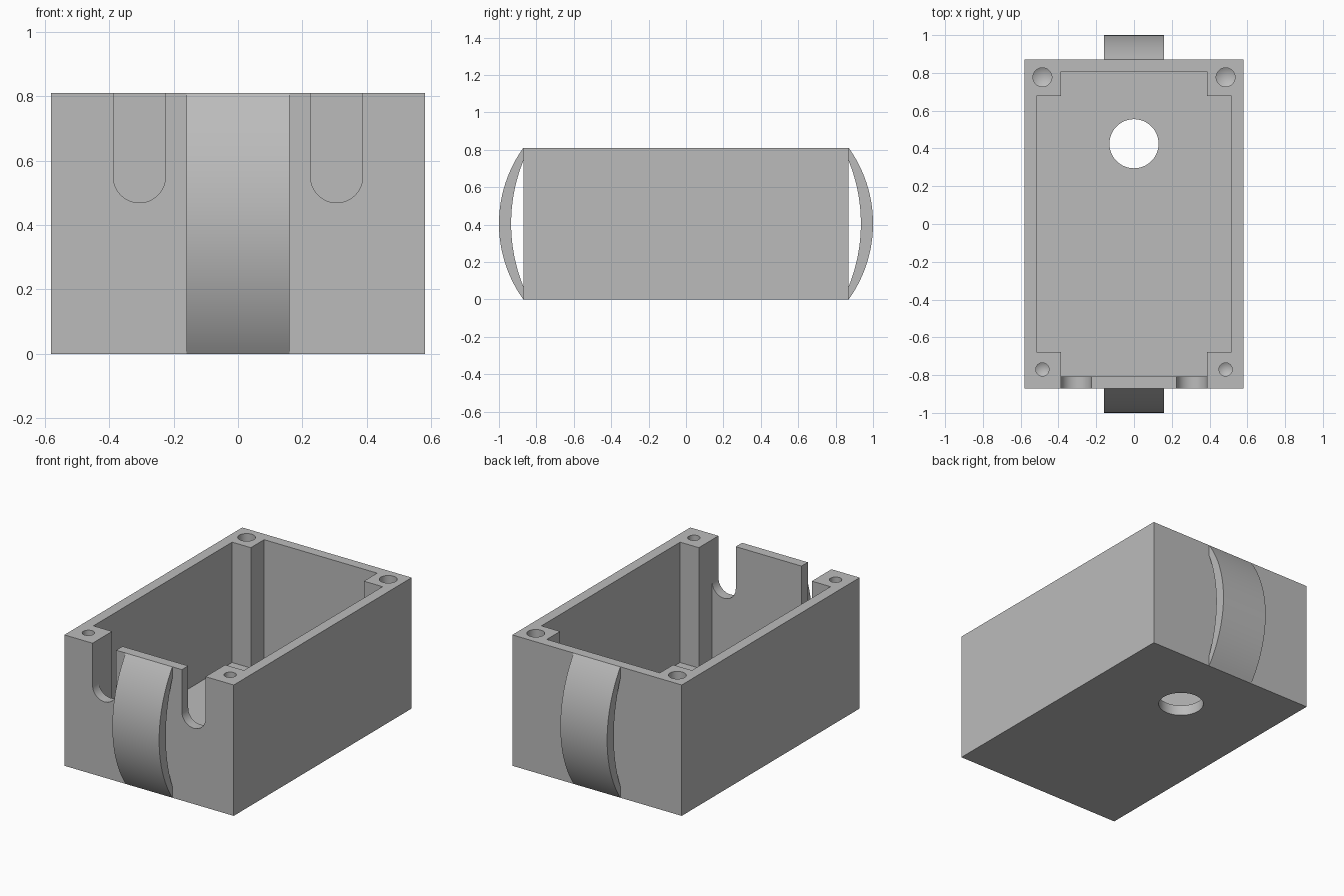
import bpy, bmesh, math

if "Cube" in bpy.data.objects:
    bpy.data.objects.remove(bpy.data.objects["Cube"])

W, L, H = 0.58, 0.87, 0.81      # half width, half length, height
FLOOR = 0.065

grey = bpy.data.materials.new("plain grey")
grey.diffuse_color = (0.5, 0.5, 0.5, 1)
grey.use_nodes = True
grey.node_tree.nodes["Principled BSDF"].inputs["Base Color"].default_value = grey.diffuse_color


def make(name, bm):
    bmesh.ops.recalc_face_normals(bm, faces=bm.faces)
    me = bpy.data.meshes.new(name)
    bm.to_mesh(me)
    bm.free()
    me.materials.append(grey)
    ob = bpy.data.objects.new(name, me)
    bpy.context.collection.objects.link(ob)
    return ob


def prism(name, pts, offset):
    """Extrude a closed 3D outline along offset."""
    bm = bmesh.new()
    face = bm.faces.new([bm.verts.new(p) for p in pts])
    ext = bmesh.ops.extrude_face_region(bm, geom=[face])
    bmesh.ops.translate(bm, vec=offset,
                        verts=[v for v in ext["geom"] if isinstance(v, bmesh.types.BMVert)])
    return make(name, bm)


def drill(name, x, y, rings, n=48):
    """Round cutter from (radius, z) rings; radius 0 closes in a point."""
    bm = bmesh.new()
    loops = []
    for r, z in rings:
        if r == 0:
            loops.append([bm.verts.new((x, y, z))] * n)
        else:
            loops.append([bm.verts.new((x + r * math.cos(2 * math.pi * i / n),
                                        y + r * math.sin(2 * math.pi * i / n), z))
                          for i in range(n)])
    for a, b in zip(loops, loops[1:]):
        for i in range(n):
            j = (i + 1) % n
            bm.faces.new(list(dict.fromkeys([a[i], a[j], b[j], b[i]])))
    for ring, (r, z) in zip((loops[0], loops[-1]), (rings[0], rings[-1])):
        if r:
            bm.faces.new(ring)
    return make(name, bm)


def arc(bulge, half, n=32):
    """(outward, z) points of a shallow arc centred at mid height."""
    r = (half ** 2 + bulge ** 2) / (2 * bulge)
    a = math.asin(half / r)
    return [(r * math.cos(t) - r + bulge, H / 2 + r * math.sin(t))
            for t in (a * (2 * i / n - 1) for i in range(n + 1))]


# Outer body
body = prism("box_body", [(-W, -L, 0), (W, -L, 0), (W, L, 0), (-W, L, 0)], (0, 0, H))

# Cavity that leaves a square post in each corner
ox, oy, ix, iy = 0.515, 0.808, 0.387, 0.678
quarter = [(ox, iy), (ix, iy), (ix, oy)]
outline = (quarter + [(-x, y) for x, y in reversed(quarter)]
           + [(-x, -y) for x, y in quarter] + [(x, -y) for x, y in reversed(quarter)])
cutters = [prism("cavity_cutter", [(x, y, FLOOR) for x, y in outline], (0, 0, H))]

# Round hole through the floor
cutters.append(drill("floor_hole_cutter", 0, 0.425, [(0.13, -0.1), (0.13, 0.2)], 64))

for s in (-1, 1):
    # Cable slots in the front wall
    r, cz = 0.081, 0.55
    slot = [(s * 0.306 + r * math.cos(t), -L - 0.1, cz + r * math.sin(t))
            for t in (math.pi + math.pi * i / 24 for i in range(25))]
    slot += [(s * 0.306 + r, -L - 0.1, 1), (s * 0.306 - r, -L - 0.1, 1)]
    cutters.append(prism("slot_cutter", slot, (0, 0.19, 0)))
    # Screw holes in the posts, larger at the back
    for y, rad in ((0.777, 0.05), (-0.77, 0.035)):
        cutters.append(drill("screw_hole_cutter", s * 0.485, y,
                             [(rad, H + 0.1), (rad, 0.45), (0, 0.45 - rad * 0.6)]))

for c in cutters:
    mod = body.modifiers.new("cut", 'BOOLEAN')
    mod.operation, mod.solver, mod.object = 'DIFFERENCE', 'EXACT', c
    bpy.context.view_layer.objects.active = body
    bpy.ops.object.modifier_apply(modifier=mod.name)
    bpy.data.objects.remove(c)

# Curved strap loops on the front and back
straps = []
for s, name in ((-1, "front_strap_loop"), (1, "back_strap_loop")):
    section = arc(0.13, H / 2) + arc(0.065, 0.335)[::-1]
    straps.append(prism(name, [(-0.16, s * (L + d), z) for d, z in section], (0.32, 0, 0)))

# Smooth round surfaces, keep edges sharp
for ob in [body] + straps:
    bpy.ops.object.select_all(action='DESELECT')
    ob.select_set(True)
    bpy.context.view_layer.objects.active = ob
    bpy.ops.object.shade_smooth_by_angle(angle=math.radians(25))
